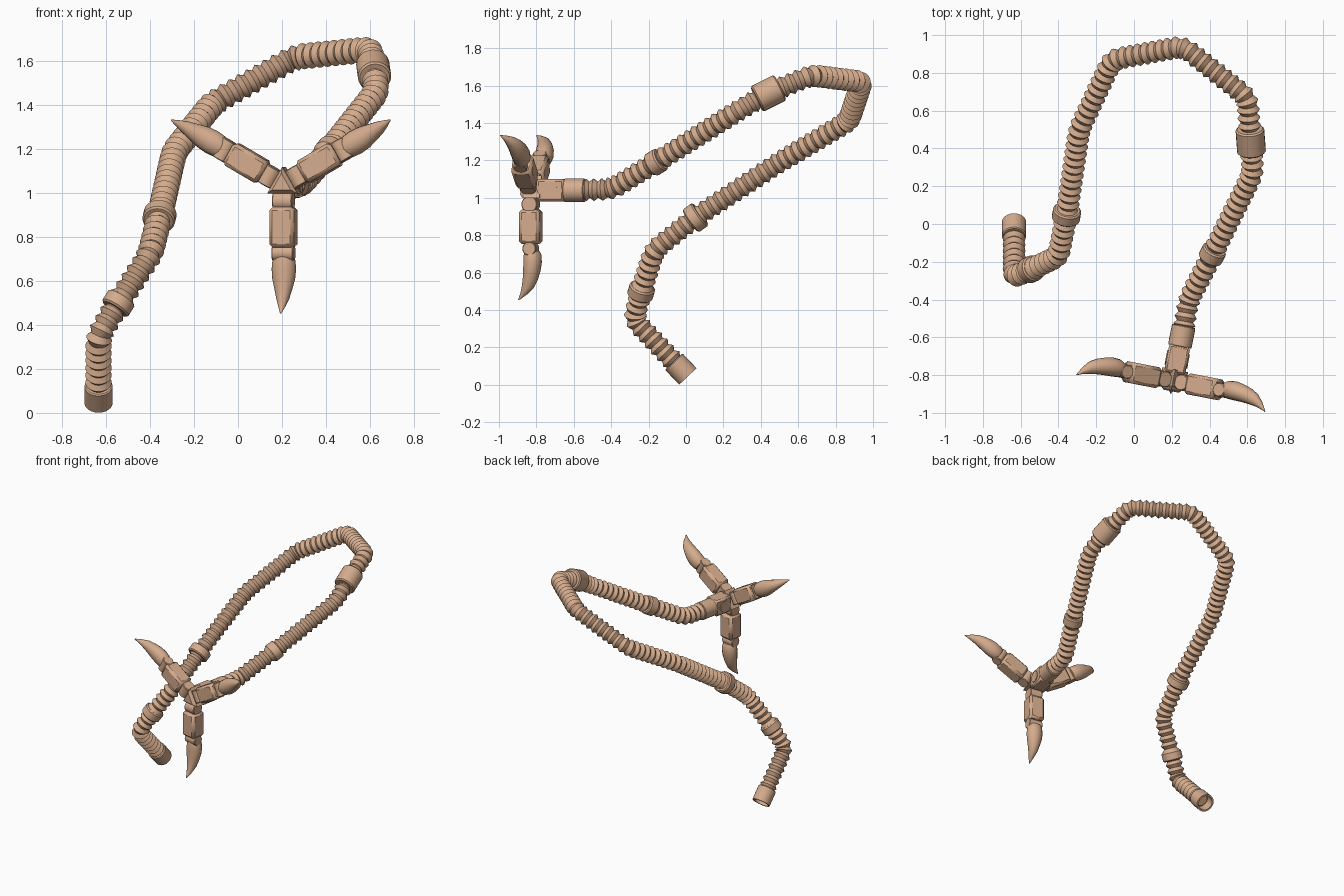
import bpy, bmesh, math
from mathutils import Vector, Matrix, Quaternion

if "Cube" in bpy.data.objects:
    bpy.data.objects.remove(bpy.data.objects["Cube"], do_unlink=True)

tan = bpy.data.materials.new("tan")
tan.use_nodes = True
tan.diffuse_color = (0.66, 0.41, 0.265, 1)
tan.node_tree.nodes["Principled BSDF"].inputs["Base Color"].default_value = tan.diffuse_color


def finish(name, bm, matrix=Matrix(), bevel=0):
    bmesh.ops.recalc_face_normals(bm, faces=bm.faces)
    mesh = bpy.data.meshes.new(name)
    bm.to_mesh(mesh)
    bm.free()
    obj = bpy.data.objects.new(name, mesh)
    bpy.context.collection.objects.link(obj)
    obj.matrix_world = matrix
    mesh.materials.append(tan)
    bpy.ops.object.select_all(action='DESELECT')
    obj.select_set(True)
    bpy.context.view_layer.objects.active = obj
    bpy.ops.object.shade_smooth_by_angle(angle=math.radians(30))
    if bevel:
        mod = obj.modifiers.new("chamfer", 'BEVEL')
        mod.width, mod.segments = bevel, 1
    return obj


def skin(bm, rings):
    """Bridge successive vertex rings and cap both ends."""
    loops = [[bm.verts.new(p) for p in ring] for ring in rings]
    n = len(loops[0])
    for a, b in zip(loops, loops[1:]):
        for i in range(n):
            j = (i + 1) % n
            bm.faces.new((a[i], a[j], b[j], b[i]))
    bm.faces.new(loops[0][::-1])
    bm.faces.new(loops[-1])


def loft(name, stations, matrix, n=24, turn=0):
    """Stations are (height, x radius, y radius, y offset) along local z."""
    bm = bmesh.new()
    angles = [math.tau * i / n + turn for i in range(n)]
    skin(bm, [[(rx * math.cos(a), ry * math.sin(a) + oy, z) for a in angles]
              for z, rx, ry, oy in stations])
    return finish(name, bm, matrix)


def cylinder(name, r, length, matrix, chamfer=0.008):
    h = length / 2
    ends = [(-h, r - chamfer), (chamfer - h, r), (h - chamfer, r), (h, r - chamfer)]
    return loft(name, [(z, q, q, 0) for z, q in ends], matrix)


def box(name, size, matrix, bevel):
    bm = bmesh.new()
    bmesh.ops.create_cube(bm, size=1)
    bmesh.ops.scale(bm, vec=size, verts=bm.verts)
    return finish(name, bm, matrix, bevel)


# Hose centreline
path = [Vector(p) for p in (
    (-.635, .01, .045), (-.635, -.28, .35), (-.545, -.24, .50), (-.40, -.17, .72),
    (-.357, .05, .895), (-.29, .50, 1.19), (-.115, .87, 1.41), (.26, .94, 1.62),
    (.60, .67, 1.655), (.618, .44, 1.56), (.63, .27, 1.46), (.415, -.16, 1.19),
    (.29, -.40, 1.045), (.262, -.56, 1.042))]
marks = [0]
for a, b in zip(path, path[1:]):
    marks.append(marks[-1] + (b - a).length)


def on_line(s):
    s = min(max(s, 0), marks[-1])
    i = max(k for k in range(len(path) - 1) if marks[k] <= s)
    return path[i].lerp(path[i + 1], (s - marks[i]) / (marks[i + 1] - marks[i]))


def centre(s):
    """Centreline with softened corners."""
    return sum((on_line(s + k * .015) for k in range(-3, 4)), Vector()) / 7


def tangent(s):
    return (centre(s + .02) - centre(s - .02)).normalized()


def frame(s):
    return Matrix.Translation(centre(s)) @ tangent(s).to_track_quat('Z', 'Y').to_matrix().to_4x4()


# Corrugated hose
start = 0.06
count = 2 * round((marks[-1] - start) / 0.046)
step = (marks[-1] - start) / count
rings, last, spin = [], Vector((0, 0, 1)), Quaternion()
for i in range(count + 1):
    s = start + i * step
    t = tangent(s)
    spin = last.rotation_difference(t) @ spin
    last = t
    r = 0.060 if i % 2 else 0.043
    rings.append([centre(s) + spin @ Vector((r * math.cos(math.tau * k / 24),
                                             r * math.sin(math.tau * k / 24), 0)) for k in range(24)])
bm = bmesh.new()
skin(bm, rings)
finish("corrugated_hose", bm)

# Collars along the hose
for name, index, r, length in (("lower_collar", 2, .070, .065), ("middle_collar", 4, .075, .065),
                               ("long_collar", 9, .076, .14), ("upper_collar", 11, .066, .07)):
    cylinder(name, r, length, frame(marks[index]))

# Base socket, open at the bottom
base = Matrix.Translation(path[0]) @ (path[1] - path[0]).to_track_quat('Z', 'Y').to_matrix().to_4x4()
loft("base_socket", [(z, r, r, 0) for z, r in ((.07, .052), (0, .052), (0, .064), (.105, .064), (.11, .058))], base)

# Hand frame: x sideways, y back along the wrist, z up
hand = Matrix.Translation((.207, -.83, 1.04)) @ Matrix.Rotation(math.radians(-11), 4, 'Z')
forward = hand @ Matrix.Rotation(math.pi / 2, 4, 'X')

# Wrist, palm and triangular hub
cylinder("wrist", .063, .11, forward @ Matrix.Translation((0, 0, -.24)), .003)
box("palm", (.112, .12, .15), forward @ Matrix.Translation((0, 0, -.115)), .012)
for side in (-1, 1):
    plate = hand @ Matrix.Translation((side * .057, .115, 0)) @ Matrix.Rotation(math.pi / 2, 4, 'Y')
    loft("palm_plate", [(-.004, .042, .042, 0), (.004, .042, .042, 0)], plate, 8, math.pi / 8)
loft("hub", [(z, r, r, 0) for z, r in ((-.06, .08), (.03, .08), (.05, .05))], forward, 3, math.pi / 2)

# Three hinged fingers with claws hooked forward
for label, degrees in (("lower", 180), ("left", 60), ("right", -60)):
    finger = hand @ Matrix.Rotation(math.radians(degrees), 4, 'Y')
    for part, z, r, w in (("knuckle", .075, .043, .092), ("claw_hinge", .312, .037, .10)):
        cylinder(label + "_" + part, r, w,
                 finger @ Matrix.Translation((0, 0, z)) @ Matrix.Rotation(math.pi / 2, 4, 'Y'), .004)
    box(label + "_finger", (.115, .112, .185), finger @ Matrix.Translation((0, 0, .195)), .016)
    loft(label + "_claw", [(.325, .046, .040, .008), (.345, .053, .048, .010), (.385, .057, .050, .010),
                           (.43, .053, .047, .006), (.475, .042, .042, -.002), (.52, .030, .034, -.016),
                           (.555, .017, .020, -.038), (.587, .003, .003, -.066)], finger, 16)
